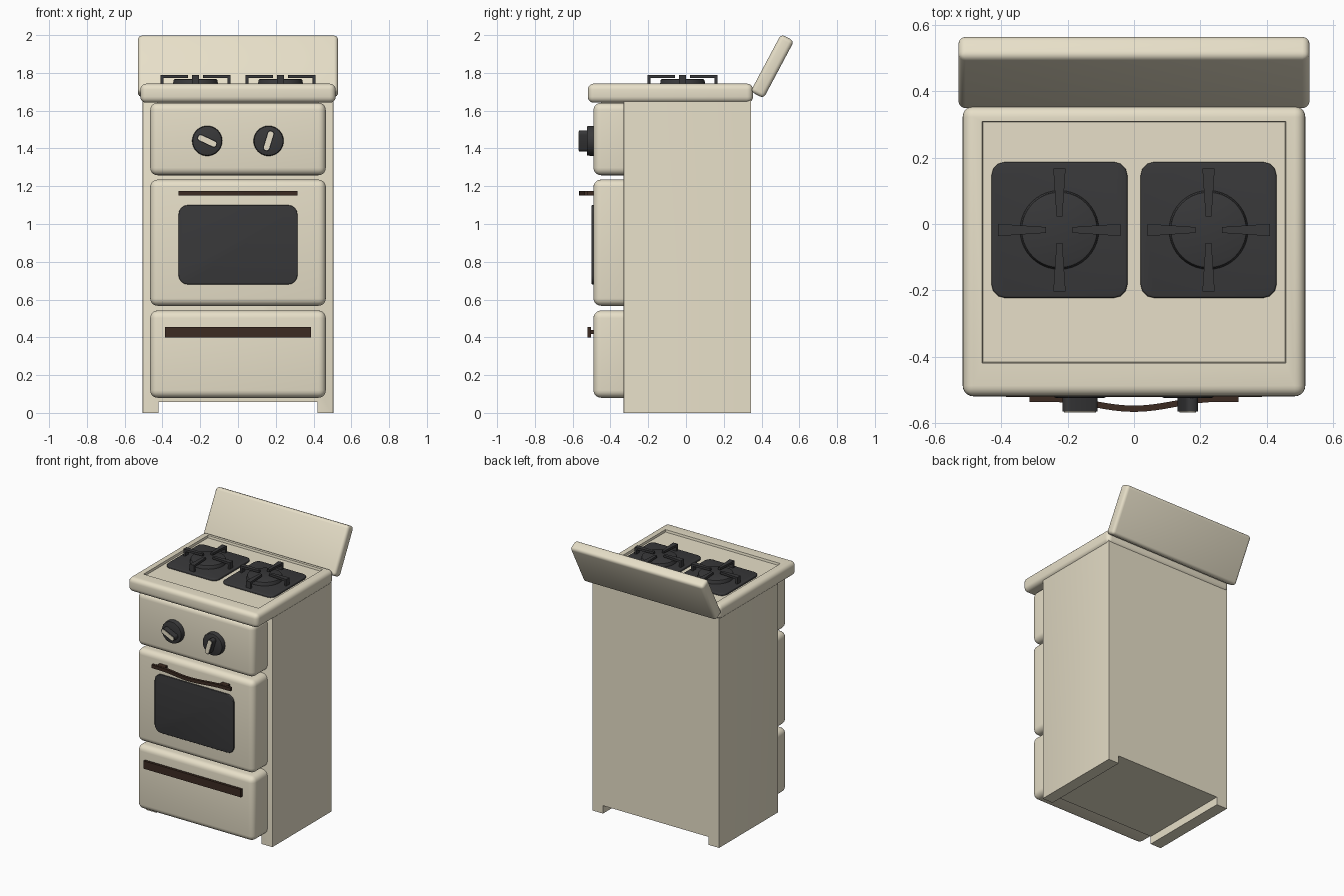
import bpy, bmesh, math
from mathutils import Matrix, Vector

if "Cube" in bpy.data.objects:
    bpy.data.objects.remove(bpy.data.objects["Cube"])


def material(name, rgb):
    m = bpy.data.materials.new(name)
    m.diffuse_color = (*rgb, 1)
    m.use_nodes = True
    m.node_tree.nodes["Principled BSDF"].inputs["Base Color"].default_value = m.diffuse_color
    return m


CREAM = material("cream_enamel", (0.80, 0.74, 0.58))
DARK = material("dark_iron", (0.04, 0.04, 0.042))
BROWN = material("brown_handle", (0.045, 0.024, 0.016))


def finish(name, bm, mat, matrix=None):
    bmesh.ops.recalc_face_normals(bm, faces=bm.faces[:])
    if matrix:
        bm.transform(matrix)
    for f in bm.faces:
        f.smooth = True
    me = bpy.data.meshes.new(name)
    bm.to_mesh(me)
    bm.free()
    me.set_sharp_from_angle(angle=math.radians(35))
    me.materials.append(mat)
    ob = bpy.data.objects.new(name, me)
    bpy.context.collection.objects.link(ob)
    return ob


def box_bm(lo, hi, corner=0, axis=None, bevel=0, seg=4):
    """Box; corner rounds only edges along axis, bevel rounds every sharp edge."""
    bm = bmesh.new()
    bmesh.ops.create_cube(bm, size=1)
    for v in bm.verts:
        v.co = Vector([(a + b) / 2 + c * (b - a) for a, b, c in zip(lo, hi, v.co)])
    if corner:
        es = [e for e in bm.edges
              if abs((e.verts[0].co - e.verts[1].co).normalized()[axis]) > 0.9]
        bmesh.ops.bevel(bm, geom=es, offset=corner, segments=seg, profile=0.5, affect='EDGES')
    if bevel:
        es = [e for e in bm.edges if e.calc_face_angle(0) > 0.6]
        bmesh.ops.bevel(bm, geom=es, offset=bevel, segments=seg, profile=0.5, affect='EDGES')
    return bm


def box(name, lo, hi, mat, matrix=None, **kw):
    return finish(name, box_bm(lo, hi, **kw), mat, matrix)


def extrude_profile(pts, vec):
    bm = bmesh.new()
    f = bm.faces.new([bm.verts.new(p) for p in pts])
    r = bmesh.ops.extrude_face_region(bm, geom=[f])
    bmesh.ops.translate(bm, vec=vec, verts=[g for g in r["geom"] if isinstance(g, bmesh.types.BMVert)])
    return bm


def cylinder(name, r1, r2, depth, mat, matrix, bevel=0.006):
    bm = bmesh.new()
    bmesh.ops.create_cone(bm, cap_ends=True, segments=40, radius1=r1, radius2=r2, depth=depth)
    rim = [e for e in bm.edges if e.calc_face_angle(0) > 0.8 and e.verts[0].co.z > 0]
    bmesh.ops.bevel(bm, geom=rim, offset=bevel, segments=2, profile=0.5, affect='EDGES')
    return finish(name, bm, mat, matrix)


# cabinet with full-depth runners under both sides
prof = [(-0.505, 0), (-0.42, 0), (-0.42, 0.057), (0.42, 0.057), (0.42, 0),
        (0.505, 0), (0.505, 1.66), (-0.505, 1.66)]
bm = extrude_profile([(x, -0.33, z) for x, z in prof], (0, 0.675, 0))
es = [e for e in bm.edges if all(abs(v.co.x) > 0.5 and v.co.y < -0.3 for v in e.verts)]
bmesh.ops.bevel(bm, geom=es, offset=0.008, segments=2, profile=0.5, affect='EDGES')
finish("cabinet", bm, CREAM)

# front panels
for name, z0, z1 in (("control_panel", 1.258, 1.642), ("oven_door", 0.567, 1.235),
                     ("lower_drawer", 0.08, 0.542)):
    box(name, (-0.465, -0.49, z0), (0.465, -0.27, z1), CREAM, bevel=0.04, seg=5)

# cooktop with recessed tray
bm = box_bm((-0.517, -0.52, 1.642), (0.517, 0.355, 1.743), bevel=0.032, seg=5)
top = max(bm.faces, key=lambda f: f.calc_center_median().z + f.calc_area())
bmesh.ops.inset_region(bm, faces=[top], thickness=0.03)
for v in top.verts:
    v.co.x = math.copysign(0.458, v.co.x)
    v.co.y = -0.42 if v.co.y < 0 else 0.31
bmesh.ops.inset_region(bm, faces=[top], thickness=0.004, depth=-0.016)
finish("cooktop", bm, CREAM)

# tilted backsplash
tilt = Matrix.Translation((0, 0.457, 1.835)) @ Matrix.Rotation(math.radians(-28), 4, 'X')
box("backsplash", (-0.53, -0.039, -0.172), (0.53, 0.039, 0.172), CREAM, tilt, bevel=0.022)

# burners: plate, cap and four-armed grate
arm = [(0.04, 1.79), (0.185, 1.79), (0.185, 1.73), (0.17, 1.73), (0.17, 1.774), (0.04, 1.774)]
for side, x in (("left", -0.225), ("right", 0.225)):
    y = -0.018
    box(side + "_burner_plate", (x - 0.205, y - 0.205, 1.722), (x + 0.205, y + 0.205, 1.742),
        DARK, corner=0.04, axis=2, bevel=0.006, seg=3)
    cylinder(side + "_burner_cap", 0.12, 0.115, 0.03, DARK, Matrix.Translation((x, y, 1.752)))
    bm = bmesh.new()
    for k in range(4):
        rot = Matrix.Rotation(k * math.pi / 2, 4, 'Z')
        rows = []
        for s in (-1, 1):
            rows.append([bm.verts.new(rot @ Vector((r, s * (0.006 + 0.068 * r), z))) for r, z in arm])
        bm.faces.new(rows[0])
        bm.faces.new(rows[1][::-1])
        for i in range(len(arm)):
            j = (i + 1) % len(arm)
            bm.faces.new((rows[0][i], rows[0][j], rows[1][j], rows[1][i]))
    finish(side + "_grate", bm, DARK, Matrix.Translation((x, y, 0)))

# control knobs: dial, grip and pale pointer
for side, x, ang in (("left", -0.163, 25), ("right", 0.162, -73)):
    face = Matrix.Translation((x, -0.505, 1.44)) @ Matrix.Rotation(math.pi / 2, 4, 'X')
    cylinder(side + "_knob_dial", 0.08, 0.078, 0.04, DARK, face)
    turn = Matrix.Translation((x, 0, 1.44)) @ Matrix.Rotation(math.radians(ang), 4, 'Y')
    box(side + "_knob_grip", (-0.056, -0.566, -0.019), (0.056, -0.515, 0.019), DARK, turn,
        corner=0.016, axis=1)
    box(side + "_knob_pointer", (-0.051, -0.569, -0.014), (0.051, -0.56, 0.014), CREAM, turn,
        corner=0.012, axis=1)

# oven window
box("oven_window", (-0.315, -0.501, 0.68), (0.315, -0.47, 1.1), DARK,
    corner=0.05, axis=1, bevel=0.005, seg=4)

# bowed oven handle and its mounts
n = 20
xs = [-0.315 + 0.63 * i / n for i in range(n + 1)]
bow = [-0.524 - 0.03 * (0.5 + 0.5 * math.cos(math.pi * min(1, abs(x) / 0.25))) for x in xs]
pts = [(x, y - 0.013, 1.15) for x, y in zip(xs, bow)]
pts += [(x, y + 0.006, 1.15) for x, y in zip(xs[::-1], bow[::-1])]
finish("oven_handle", extrude_profile(pts, (0, 0, 0.024)), BROWN)
for side, x in (("left", -0.25), ("right", 0.25)):
    box(side + "_handle_mount", (x - 0.03, -0.525, 1.151), (x + 0.03, -0.47, 1.175), BROWN)

# drawer pull and its rail
box("drawer_pull", (-0.387, -0.522, 0.4), (0.387, -0.503, 0.456), BROWN)
box("drawer_pull_rail", (-0.36, -0.505, 0.417), (0.36, -0.47, 0.439), BROWN)
